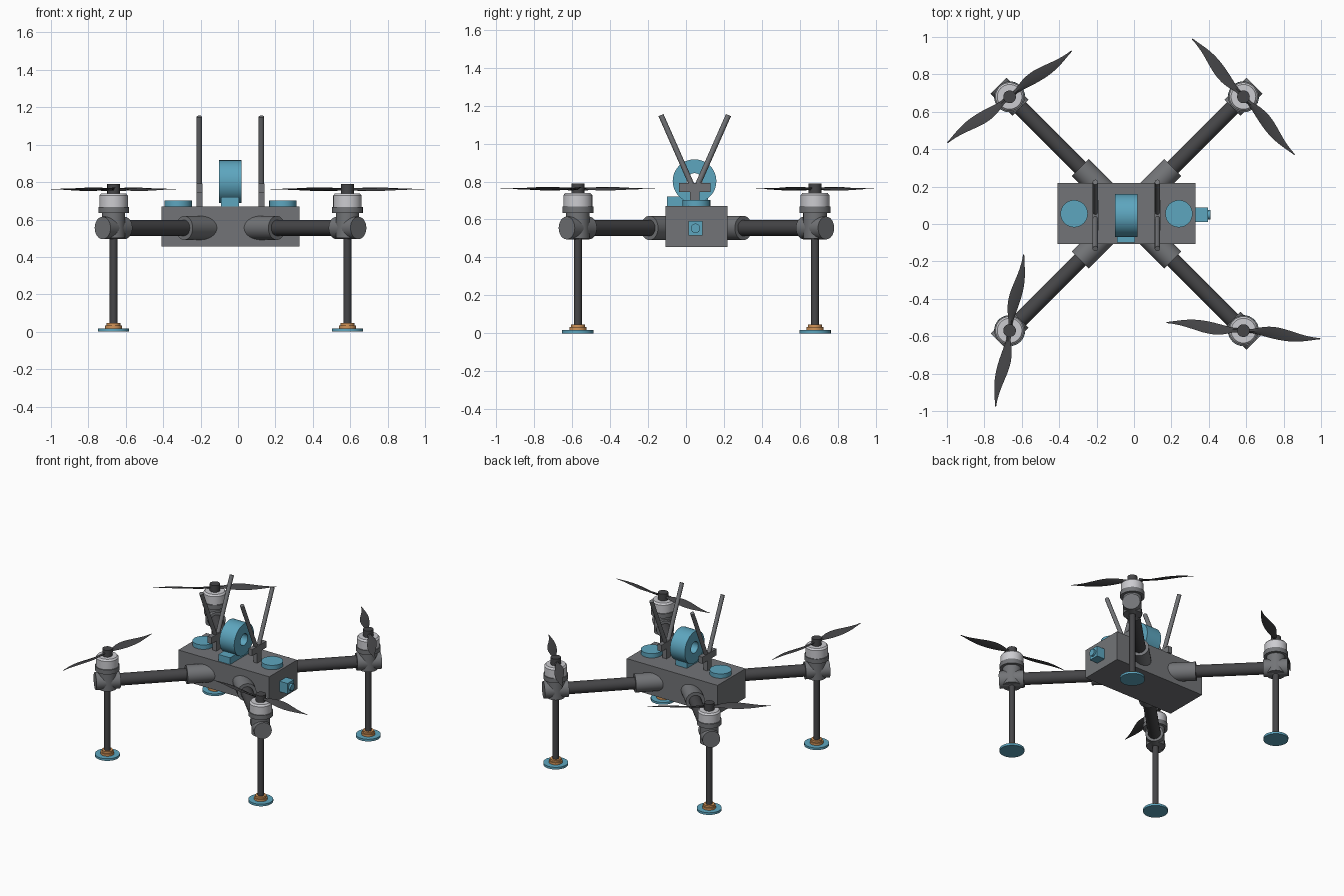
import bpy, bmesh
from math import radians, sin, cos, pi
from mathutils import Vector, Matrix

if "Cube" in bpy.data.objects:
    bpy.data.objects.remove(bpy.data.objects["Cube"], do_unlink=True)


def material(name, rgb):
    m = bpy.data.materials.new(name)
    m.use_nodes = True
    color = (*rgb, 1)
    m.diffuse_color = color
    m.node_tree.nodes["Principled BSDF"].inputs["Base Color"].default_value = color
    return m


GREY = material("body grey", (0.17, 0.175, 0.185))
DARK = material("carbon dark", (0.06, 0.06, 0.064))
BLUE = material("accent blue", (0.11, 0.38, 0.52))
LIGHT = material("motor light grey", (0.6, 0.6, 0.63))
ORANGE = material("foot orange", (0.65, 0.3, 0.1))
parts = []


def finish(name, bm, mat):
    bmesh.ops.recalc_face_normals(bm, faces=bm.faces)
    mesh = bpy.data.meshes.new(name)
    bm.to_mesh(mesh)
    bm.free()
    mesh.materials.append(mat)
    obj = bpy.data.objects.new(name, mesh)
    bpy.context.collection.objects.link(obj)
    parts.append(obj)
    return obj


def box(name, low, high, mat):
    low, high = Vector(low), Vector(high)
    bm = bmesh.new()
    bmesh.ops.create_cube(bm, size=1)
    bmesh.ops.scale(bm, vec=high - low, verts=bm.verts)
    bmesh.ops.translate(bm, vec=(low + high) / 2, verts=bm.verts)
    return finish(name, bm, mat)


def rod(name, start, end, radius, mat, sides=32, end_radius=None):
    start, end = Vector(start), Vector(end)
    axis = end - start
    bm = bmesh.new()
    bmesh.ops.create_cone(bm, cap_ends=True, segments=sides, radius1=radius,
                          radius2=end_radius or radius, depth=axis.length)
    turn = axis.to_track_quat('Z', 'Y').to_matrix().to_4x4()
    bm.transform(Matrix.Translation((start + end) / 2) @ turn)
    return finish(name, bm, mat)


def upright(name, x, y, z0, z1, radius, mat, end_radius=None):
    return rod(name, (x, y, z0), (x, y, z1), radius, mat, 32, end_radius)


def ring(name, center, outer, inner, width, mat, sides=48):
    # Rectangular profile turned around the x axis
    bm = bmesh.new()
    loops = []
    for i in range(sides):
        a = 2 * pi * i / sides
        loops.append([bm.verts.new(Vector(center) + Vector((dx * width / 2, r * cos(a), r * sin(a))))
                      for dx, r in ((-1, outer), (1, outer), (1, inner), (-1, inner))])
    for i in range(sides):
        a, b = loops[i], loops[(i + 1) % sides]
        for k in range(4):
            n = (k + 1) % 4
            bm.faces.new((a[k], a[n], b[n], b[k]))
    return finish(name, bm, mat)


def propeller(name, x, y, z, angle):
    # Two twisted blades lofted from thin diamond sections
    bm = bmesh.new()
    steps = 14
    for side in (0, pi):
        loops = []
        for i in range(steps + 1):
            t = i / steps
            r = 0.02 + 0.393 * t
            half = 0.003 + 0.034 * sin(pi * t ** 0.85) ** 1.3 * (1 - 0.25 * t)
            half = max(half, 0.011 * (1 - t) + 0.002)
            thick = 0.006 * (1 - t) + 0.0015
            twist = radians(24 - 20 * t)
            sweep = 0.007 * sin(2 * pi * t)
            loop = []
            for u, v in ((-half, 0), (0, thick), (half, 0), (0, -thick)):
                loop.append(bm.verts.new((r, sweep + u * cos(twist) - v * sin(twist),
                                          u * sin(twist) + v * cos(twist))))
            loops.append(loop)
        for a, b in zip(loops, loops[1:]):
            for k in range(4):
                n = (k + 1) % 4
                bm.faces.new((a[k], a[n], b[n], b[k]))
        bm.faces.new(loops[0])
        bm.faces.new(loops[-1])
        bmesh.ops.rotate(bm, cent=(0, 0, 0), matrix=Matrix.Rotation(pi, 3, 'Z'), verts=bm.verts)
    bm.transform(Matrix.Translation((x, y, z)) @ Matrix.Rotation(radians(angle), 4, 'Z'))
    return finish(name, bm, DARK)


CX, CY, ARM_Z = -0.04, 0.055, 0.555

# Body
box("body", (CX - 0.37, CY - 0.163, 0.455), (CX + 0.37, CY + 0.163, 0.67), GREY)

# Four arms with motor, propeller, leg and foot
corners = (("back_right", -1, 1, 36.5), ("back_left", 1, 1, -48.5),
           ("front_right", -1, -1, 79.5), ("front_left", 1, -1, -6))
for label, sx, sy, angle in corners:
    def along(d):
        return (CX + sx * d * 0.7071, CY + sy * d * 0.7071, ARM_Z)

    x, y, _ = along(0.884)
    rod("arm_socket_" + label, along(0.12), along(0.35), 0.064, GREY)
    rod("arm_" + label, along(0.3), along(0.85), 0.042, DARK)
    rod("arm_joint_" + label, along(0.802), along(0.967), 0.06, GREY)
    upright("motor_post_" + label, x, y, 0.5, 0.64, 0.062, GREY)
    upright("motor_mount_" + label, x, y, 0.635, 0.668, 0.082, GREY)
    upright("motor_" + label, x, y, 0.668, 0.728, 0.076, LIGHT)
    upright("motor_top_" + label, x, y, 0.728, 0.74, 0.076, LIGHT, 0.066)
    upright("propeller_hub_" + label, x, y, 0.74, 0.79, 0.034, DARK)
    propeller("propeller_" + label, x, y, 0.762, angle)
    upright("leg_" + label, x, y, 0.03, 0.51, 0.021, DARK)
    upright("foot_collar_" + label, x, y, 0.015, 0.032, 0.045, ORANGE)
    upright("foot_collar_top_" + label, x, y, 0.032, 0.046, 0.037, ORANGE)
    upright("foot_pad_" + label, x, y, 0, 0.016, 0.083, BLUE)

# Round domes on the body top
for label, sx in (("right", -1), ("left", 1)):
    upright("top_disc_" + label, CX + sx * 0.28, CY, 0.66, 0.702, 0.073, BLUE)

# Sensor ring and its stand
ring("sensor_ring", (-0.042, 0.045, 0.802), 0.115, 0.042, 0.12, BLUE)
box("ring_stand", (-0.088, -0.025, 0.66), (0.005, 0.115, 0.71), BLUE)
box("front_module", (-0.09, -0.1, 0.66), (0.005, -0.02, 0.72), BLUE)

# Paired antennas on small T shaped mounts
for label, x in (("right", -0.207), ("left", 0.125)):
    box("antenna_post_" + label, (x - 0.016, 0.022, 0.66), (x + 0.016, 0.07, 0.75), GREY)
    box("antenna_bar_" + label, (x - 0.016, -0.036, 0.745), (x + 0.016, 0.128, 0.793), GREY)
    for end, s in (("front", -1), ("back", 1)):
        rod("antenna_%s_%s" % (label, end), (x, 0.046 + s * 0.008, 0.765),
            (x, 0.046 + s * 0.178, 1.15), 0.0145, GREY, 12)

# Camera on the left end
box("camera", (0.32, 0.012, 0.515), (0.395, 0.088, 0.592), BLUE)
rod("camera_lens", (0.39, 0.05, 0.553), (0.41, 0.05, 0.553), 0.025, BLUE, 24)

# Smooth shading with sharp edges kept
bpy.ops.object.select_all(action='DESELECT')
for obj in parts:
    obj.select_set(True)
bpy.context.view_layer.objects.active = parts[0]
bpy.ops.object.shade_smooth_by_angle(angle=radians(35))
